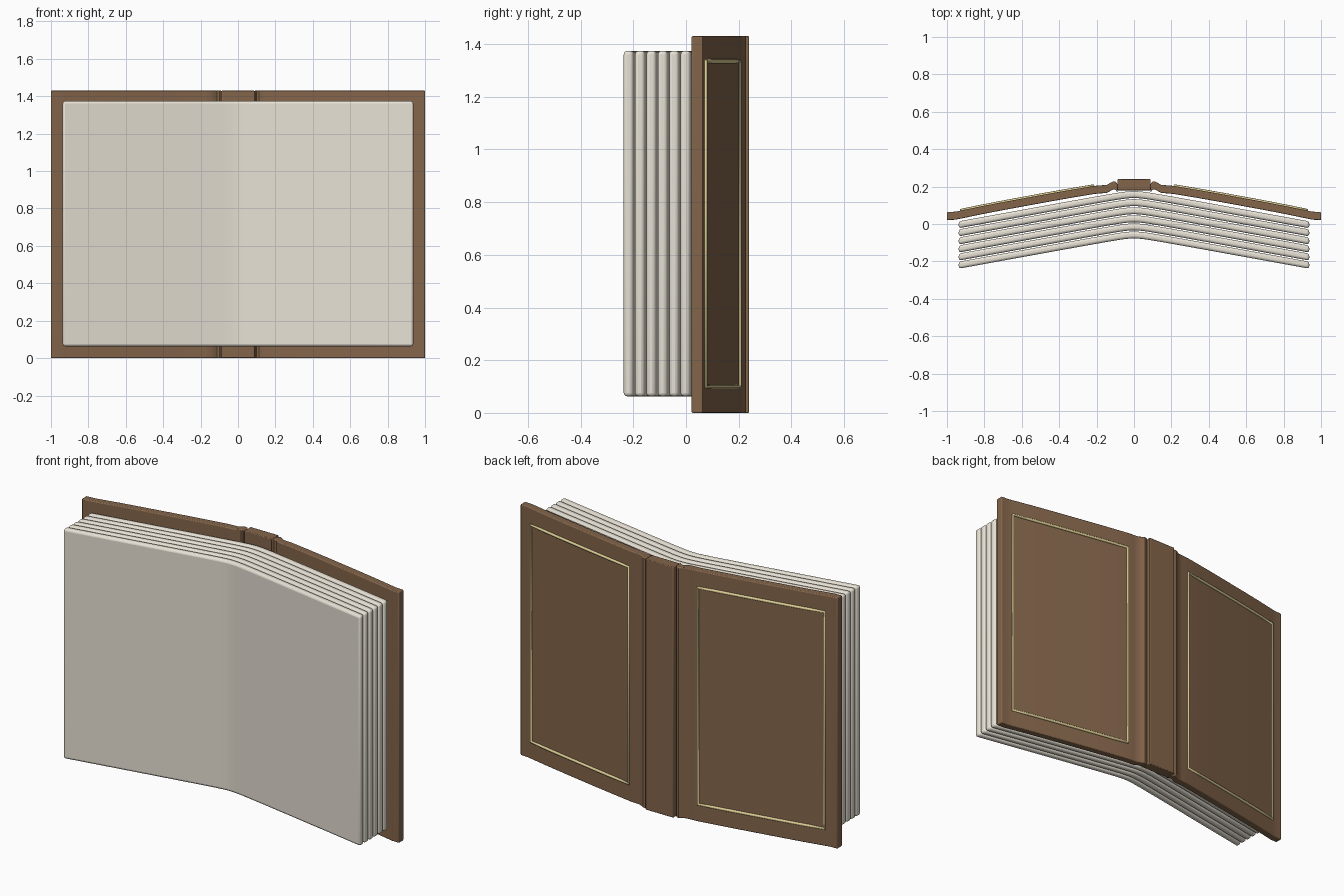
import bpy, bmesh, math

if "Cube" in bpy.data.objects:
    bpy.data.objects.remove(bpy.data.objects["Cube"])

H = 1.43


def material(name, color):
    m = bpy.data.materials.new(name)
    m.diffuse_color = (*color, 1)
    m.use_nodes = True
    m.node_tree.nodes["Principled BSDF"].inputs["Base Color"].default_value = m.diffuse_color
    return m


leather = material("leather", (0.23, 0.13, 0.07))
paper = material("paper", (0.80, 0.75, 0.66))
gold = material("gilt", (0.72, 0.62, 0.30))


def prism(name, outline, z0, z1, mat, bevel, segments=3):
    """Extrude an xy outline from z0 to z1, with softened edges."""
    bm = bmesh.new()
    face = bm.faces.new([bm.verts.new((x, y, z0)) for x, y in outline])
    ext = bmesh.ops.extrude_face_region(bm, geom=[face])
    for v in ext["geom"]:
        if isinstance(v, bmesh.types.BMVert):
            v.co.z = z1
    bmesh.ops.recalc_face_normals(bm, faces=bm.faces)
    me = bpy.data.meshes.new(name)
    bm.to_mesh(me)
    bm.free()
    ob = bpy.data.objects.new(name, me)
    bpy.context.collection.objects.link(ob)
    me.materials.append(mat)
    bpy.context.view_layer.objects.active = ob
    ob.select_set(True)
    bpy.ops.object.shade_smooth_by_angle(angle=math.radians(35))
    ob.select_set(False)
    mod = ob.modifiers.new("soft_edges", "BEVEL")
    mod.width = bevel
    mod.segments = segments
    mod.limit_method = 'ANGLE'
    mod.angle_limit = math.radians(50)
    return ob


# back surface of a cover board, from the spine joint to the fore edge
BOARD = [(0.088, 0.212), (0.098, 0.226), (0.112, 0.228), (0.126, 0.220),
         (0.145, 0.209), (0.175, 0.207), (0.21, 0.204), (0.33, 0.184),
         (0.45, 0.163), (0.57, 0.141), (0.69, 0.119), (0.81, 0.096),
         (0.93, 0.071), (0.955, 0.066), (1.0, 0.064)]


def board_y(x):
    for (x0, y0), (x1, y1) in zip(BOARD, BOARD[1:]):
        if x0 <= x <= x1:
            return y0 + (y1 - y0) * (x - x0) / (x1 - x0)


# spine block
prism("spine", [(-0.088, 0.18), (0.088, 0.18), (0.088, 0.24), (-0.088, 0.24)],
      0, H, leather, 0.004, 2)

for s, side in ((1, "right"), (-1, "left")):
    # cover board
    inner = [(x, y - 0.043) for x, y in reversed(BOARD)]
    prism(side + "_cover", [(s * x, y) for x, y in BOARD + inner],
          0, H, leather, 0.008)

    # gilt frame line lying on the board
    xs = [0.218 + (0.926 - 0.218) * i / 8 for i in range(9)]
    path = [(x, 0.1) for x in xs] + [(x, 1.335) for x in reversed(xs)]
    cu = bpy.data.curves.new(side + "_gilt_frame", 'CURVE')
    cu.dimensions = '3D'
    cu.bevel_depth = 0.008
    cu.bevel_resolution = 2
    sp = cu.splines.new('POLY')
    sp.points.add(len(path) - 1)
    for p, (x, z) in zip(sp.points, path):
        p.co = (s * x, board_y(x) + 0.001, z, 1)
    sp.use_cyclic_u = True
    cu.materials.append(gold)
    bpy.context.collection.objects.link(
        bpy.data.objects.new(side + "_gilt_frame", cu))


def fold(x):
    return -0.182 * (math.hypot(x, 0.05) - 0.05)


# page gatherings, folded at the centre
half = [0.02, 0.04, 0.06, 0.08, 0.1, 0.13, 0.17, 0.22, 0.3, 0.45, 0.65, 0.937]
page_x = [-x for x in reversed(half)] + [0] + half
for i in range(6):
    y0 = -0.077 + i * 0.0432
    front = [(x, y0 + fold(x)) for x in page_x]
    back = [(x, y + 0.037) for x, y in reversed(front)]
    prism(f"page_section_{i + 1}", front + back, 0.063, 1.374, paper, 0.013)
